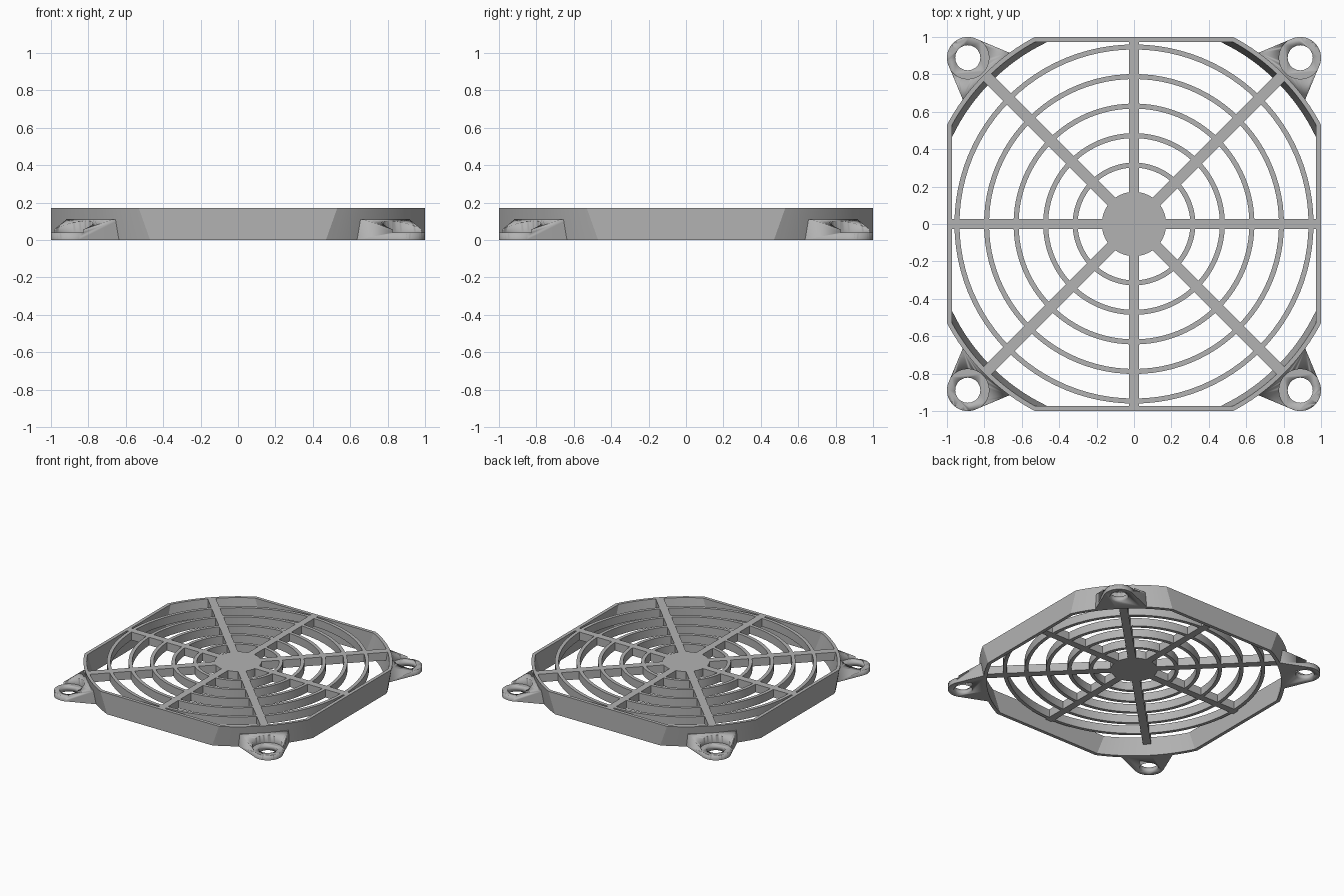
import bpy, bmesh, math
from mathutils import Matrix

cube = bpy.data.objects.get("Cube")
if cube:
    bpy.data.objects.remove(cube, do_unlink=True)

TOP = 0.17          # height of the frame
GRILL = 0.105       # underside of the grill

grey = bpy.data.materials.new("light_grey_plastic")
grey.use_nodes = True
color = (0.45, 0.45, 0.45, 1)
grey.diffuse_color = color
grey.node_tree.nodes["Principled BSDF"].inputs["Base Color"].default_value = color


def finish(name, bm):
    """Turn a bmesh into a shaded object."""
    bmesh.ops.recalc_face_normals(bm, faces=bm.faces)
    mesh = bpy.data.meshes.new(name)
    bm.to_mesh(mesh)
    bm.free()
    mesh.materials.append(grey)
    obj = bpy.data.objects.new(name, mesh)
    bpy.context.collection.objects.link(obj)
    bpy.ops.object.select_all(action="DESELECT")
    obj.select_set(True)
    bpy.context.view_layer.objects.active = obj
    bpy.ops.object.shade_smooth_by_angle(angle=math.radians(20))
    return obj


def loft(name, loops, closed=False):
    """Skin a list of equal loops, either capped or closed into a ring."""
    bm = bmesh.new()
    rows = [[bm.verts.new(p) for p in loop] for loop in loops]
    n = len(rows[0])
    pairs = list(zip(rows, rows[1:] + rows[:1])) if closed else list(zip(rows, rows[1:]))
    for a, b in pairs:
        for i in range(n):
            j = (i + 1) % n
            bm.faces.new((a[i], a[j], b[j], b[i]))
    if not closed:
        bm.faces.new(rows[0])
        bm.faces.new(rows[-1])
    return finish(name, bm)


def circle(r, z, cx=0, n=96):
    return [(cx + r * math.cos(math.tau * i / n), r * math.sin(math.tau * i / n), z)
            for i in range(n)]


def prism(name, outline, z0, z1):
    return loft(name, [[(x, y, z) for x, y in outline] for z in (z0, z1)])


def rounded_square(half, radius, z, steps=16):
    """Square whose corners are cut off by a large circle."""
    start = math.acos(half / radius)
    sweep = math.pi / 2 - 2 * start
    return [(radius * math.cos(a), radius * math.sin(a), z)
            for q in range(4) for i in range(steps + 1)
            for a in [q * math.pi / 2 + start + sweep * i / steps]]


# Thin outer frame with flared corners
loft("outer_frame", [rounded_square(1, 1.105, 0), rounded_square(1, 1.132, TOP),
                     rounded_square(0.973, 1.108, TOP), rounded_square(0.973, 1.078, 0)],
     closed=True)

# Concentric grill rings
for k in range(5):
    outer = 0.328 + 0.158 * k
    inner = outer - 0.027
    loft(f"grill_ring_{k + 1}", [circle(outer, GRILL), circle(outer, TOP),
                                 circle(inner, TOP), circle(inner, GRILL)], closed=True)

# Central disc
loft("hub", [circle(0.172, GRILL), circle(0.172, TOP)])

# Radial spokes
for k in range(8):
    end, w = (1.108, 0.03) if k % 2 else (0.985, 0.028)
    spoke = prism(f"spoke_{k + 1}", [(0.1, -w), (end, -w), (end, w), (0.1, w)], GRILL, TOP)
    spoke.rotation_euler.z = k * math.pi / 4

# Mounting ear, made along +x: rounded end, flared base, sloped top, recessed hole
EAR_X, EAR_R = 1.257, 0.111
arc = [(EAR_X + EAR_R * math.cos(a), EAR_R * math.sin(a))
       for a in [math.radians(-65 + 130 * i / 32) for i in range(33)]]
base = [(1.1 * math.cos(a), 1.1 * math.sin(a))
        for a in [math.radians(10 - 20 * i / 10) for i in range(11)]]
ear = prism("mounting_ear_1", arc + base, 0, 0.11)

slope = loft("slope_cutter", [[(1.12, y, 0.11), (1.33, y, 0.04), (1.5, y, 0.04),
                               (1.5, y, 0.3), (1.12, y, 0.3)] for y in (-0.4, 0.4)])
recess = loft("recess_cutter", [circle(0.113, z, EAR_X, 64) for z in (0.04, 0.3)])
hole = loft("hole_cutter", [circle(0.067, z, EAR_X, 48) for z in (-0.1, 0.3)])

bpy.context.view_layer.objects.active = ear
for cutter in (slope, recess, hole):
    cutter.hide_render = True
    mod = ear.modifiers.new("cut", "BOOLEAN")
    mod.object = cutter
    mod.solver = "EXACT"
    bpy.ops.object.modifier_move_to_index(modifier=mod.name, index=len(ear.modifiers) - 1)
for mod in list(ear.modifiers):
    if mod.type == "BOOLEAN":
        bpy.ops.object.modifier_apply(modifier=mod.name)
for cutter in (slope, recess, hole):
    bpy.data.objects.remove(cutter, do_unlink=True)

# Copy the ear to all four corners
for k in range(4):
    corner = ear if k == 0 else ear.copy()
    corner.name = f"mounting_ear_{k + 1}"
    if k:
        bpy.context.collection.objects.link(corner)
    corner.matrix_world = Matrix.Rotation(math.pi / 4 + k * math.pi / 2, 4, "Z")
